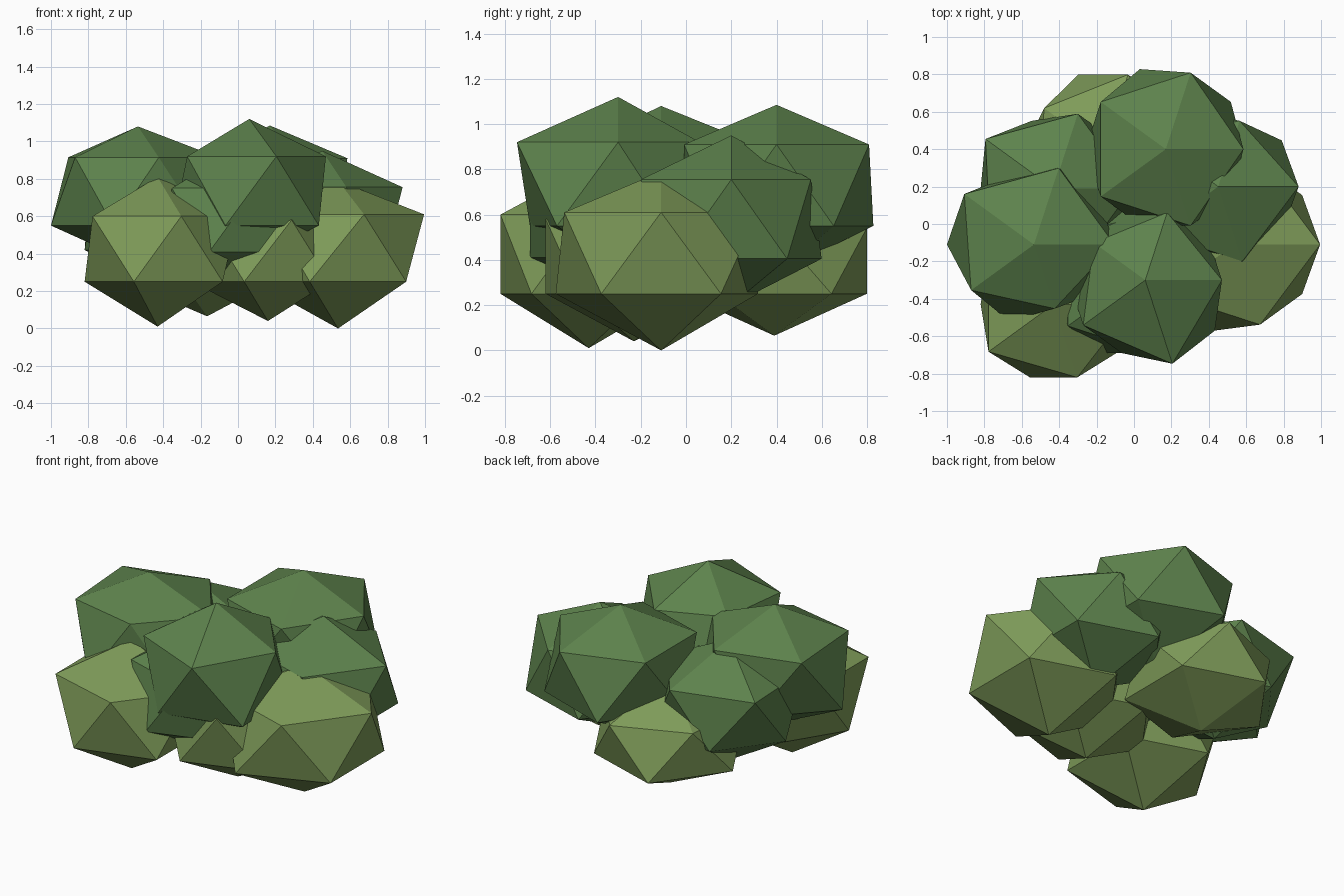
import bpy
import bmesh
import math

default_cube = bpy.data.objects.get("Cube")
if default_cube:
    bpy.data.objects.remove(default_cube, do_unlink=True)


def make_material(name, colour):
    material = bpy.data.materials.new(name)
    material.use_nodes = True
    material.diffuse_color = colour
    shader = material.node_tree.nodes["Principled BSDF"]
    shader.inputs["Base Color"].default_value = colour
    shader.inputs["Roughness"].default_value = 0.9
    return material


dark_leaf = make_material("dark leaf green", (0.11, 0.225, 0.073, 1))
light_leaf = make_material("light leaf green", (0.21, 0.33, 0.10, 1))


def leaf_clump(name, material, centre, radius, heights, pulls=None):
    """Uneven icosahedron: heights are bottom, lower ring, upper ring and top.
    pulls gives single ring corners (counted in tenths of a turn) their own radius."""
    pulls = pulls or {}
    bottom, lower, upper, top = heights
    mesh = bpy.data.meshes.new(name)
    bm = bmesh.new()
    bmesh.ops.create_icosphere(bm, subdivisions=1, radius=1)
    for vert in bm.verts:
        if abs(vert.co.z) > 0.9:
            reach, z = 0, top if vert.co.z > 0 else bottom
        else:
            corner = round(math.atan2(vert.co.y, vert.co.x) / math.radians(36)) % 10
            reach = pulls.get(corner, radius)
            z = upper if vert.co.z > 0 else lower
        flat = vert.co.xy.normalized() * reach if reach else vert.co.xy * 0
        vert.co = (centre[0] + flat.x, centre[1] + flat.y, z)
    bmesh.ops.recalc_face_normals(bm, faces=bm.faces)
    bm.to_mesh(mesh)
    bm.free()
    mesh.materials.append(material)
    clump = bpy.data.objects.new(name, mesh)
    bpy.context.scene.collection.objects.link(clump)
    return clump


# Low, light clumps resting on the ground
leaf_clump("low_clump_front_right", light_leaf, (-0.43, -0.43), 0.43,
           (0.01, 0.25, 0.60, 0.81), {5: 0.39, 7: 0.41, 8: 0.41})
leaf_clump("low_clump_left", light_leaf, (0.535, -0.11), 0.45,
           (0, 0.25, 0.61, 0.79), {0: 0.46, 7: 0.49})
leaf_clump("low_clump_back", light_leaf, (-0.165, 0.39), 0.43,
           (0.065, 0.25, 0.54, 0.74), {4: 0.39})
leaf_clump("low_clump_middle", light_leaf, (0.16, -0.23), 0.41,
           (0.04, 0.25, 0.58, 0.78))

# Middle layer of dark clumps
leaf_clump("middle_clump_left", dark_leaf, (0.45, 0.20), 0.42,
           (0.2, 0.405, 0.755, 0.95), {0: 0.43, 2: 0.37})
leaf_clump("middle_clump_right", dark_leaf, (-0.43, 0.19), 0.42,
           (0.2, 0.42, 0.75, 0.95), {4: 0.45, 5: 0.39, 3: 0.38})
leaf_clump("middle_clump_front", dark_leaf, (-0.03, -0.31), 0.40,
           (0.2, 0.41, 0.75, 0.95))

# Large dark clumps on top
leaf_clump("top_clump_right", dark_leaf, (-0.535, -0.11), 0.43,
           (0.34, 0.55, 0.915, 1.08),
           {3: 0.39, 4: 0.46, 5: 0.465, 6: 0.415, 8: 0.36})
leaf_clump("top_clump_front", dark_leaf, (0.06, -0.30), 0.41,
           (0.36, 0.55, 0.92, 1.12), {2: 0.38, 4: 0.34, 8: 0.47, 9: 0.46})
leaf_clump("top_clump_back", dark_leaf, (0.17, 0.40), 0.43,
           (0.34, 0.55, 0.91, 1.085), {0: 0.415, 3: 0.45})
